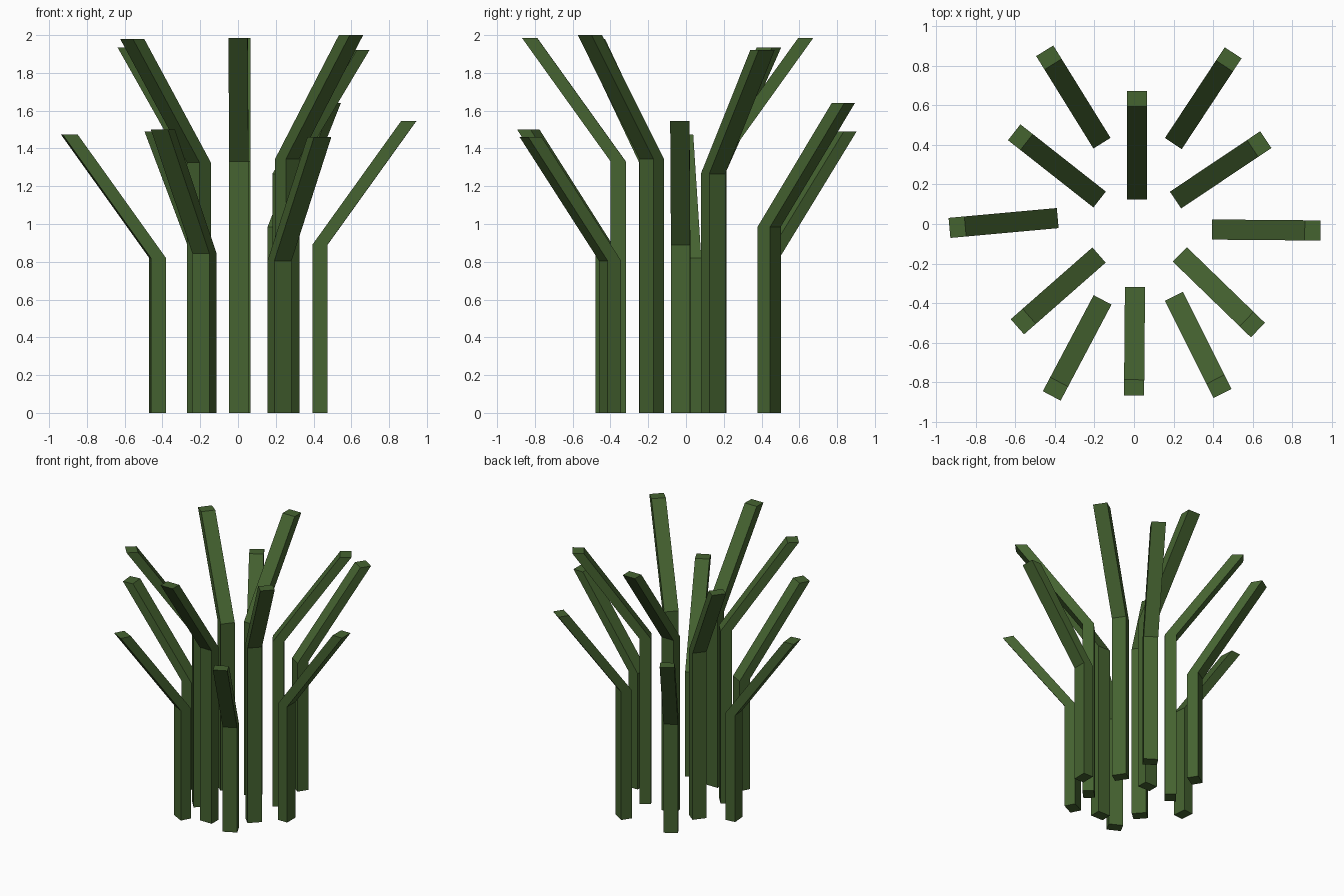
import bpy, bmesh, math
from mathutils import Matrix, Vector

if "Cube" in bpy.data.objects:
    bpy.data.objects.remove(bpy.data.objects["Cube"])

WIDTH, DEPTH = 0.102, 0.08   # blade cross-section (tangential, radial)
LEAN, RISE = 0.47, 0.655     # outward shift and height of the bent upper part

green = bpy.data.materials.new("grass_green")
green.diffuse_color = (0.06, 0.125, 0.03, 1)
green.use_nodes = True
green.node_tree.nodes["Principled BSDF"].inputs["Base Color"].default_value = green.diffuse_color

# base inner edge x, y, outward angle in degrees, top height
BLADES = [
    (0.394, -0.028, -0.5, 1.545),
    (0.210, 0.121, 33.8, 1.92),
    (0.199, 0.407, 56.6, 1.64),
    (0.015, 0.124, 90.0, 1.985),
    (-0.162, 0.409, 121.8, 1.49),
    (-0.174, 0.124, 141.8, 1.935),
    (-0.386, 0.030, 185.2, 1.475),
    (-0.177, -0.157, 221.3, 1.98),
    (-0.159, -0.384, 242.1, 1.50),
    (0.005, -0.318, 269.5, 1.985),
    (0.202, -0.366, 296.6, 1.46),
    (0.232, -0.154, 315.9, 2.0),
]


def grass_blade(name, x, y, angle, top):
    """Upright square stem with a sheared, outward-leaning upper part."""
    bend = top - RISE
    profile = [(0, 0), (DEPTH, 0), (DEPTH, bend), (DEPTH + LEAN, top),
               (LEAN, top), (0, bend)]
    bm = bmesh.new()
    verts = [bm.verts.new((r, -WIDTH / 2, z)) for r, z in profile]
    # lower stem and upper lean as two side quads, then give them thickness
    faces = [bm.faces.new([verts[i] for i in ids])
             for ids in ((0, 1, 2, 5), (5, 2, 3, 4))]
    ext = bmesh.ops.extrude_face_region(bm, geom=faces, use_keep_orig=True)
    moved = [g for g in ext["geom"] if isinstance(g, bmesh.types.BMVert)]
    bmesh.ops.translate(bm, verts=moved, vec=Vector((0, WIDTH, 0)))
    # drop the inner wall between stem and lean, if any
    inner = [f for f in bm.faces if all(abs(v.co.z - bend) < 1e-5 for v in f.verts)]
    bmesh.ops.delete(bm, geom=inner, context="FACES_ONLY")
    bmesh.ops.recalc_face_normals(bm, faces=bm.faces)
    mesh = bpy.data.meshes.new(name)
    bm.to_mesh(mesh)
    bm.free()
    mesh.materials.append(green)
    obj = bpy.data.objects.new(name, mesh)
    obj.matrix_world = (Matrix.Translation((x, y, 0))
                        @ Matrix.Rotation(math.radians(angle), 4, "Z"))
    bpy.context.collection.objects.link(obj)


# Ring of blades
for i, blade in enumerate(BLADES, 1):
    grass_blade(f"grass_blade_{i:02d}", *blade)
